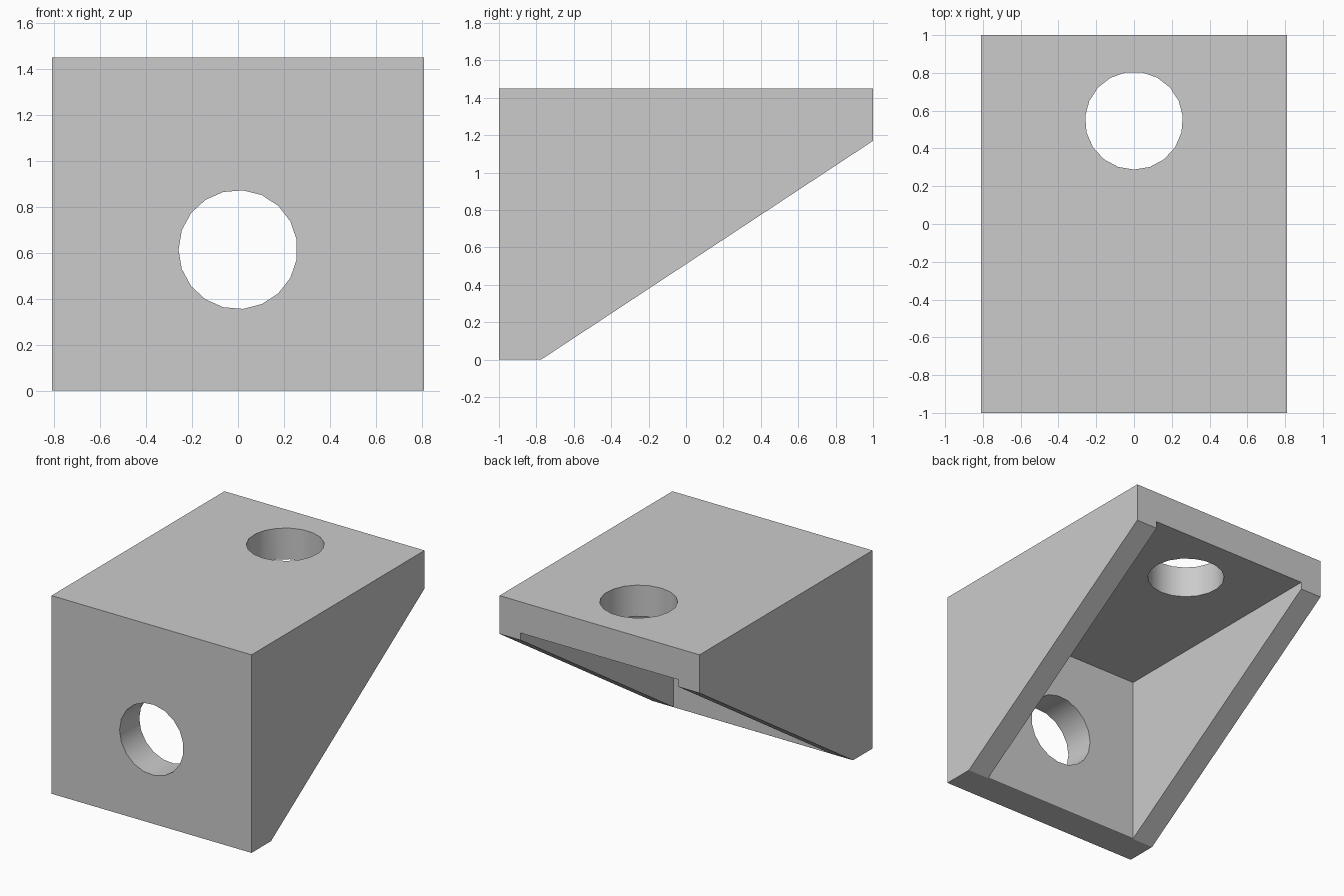
import bpy, bmesh, math
from mathutils import Matrix, Vector

HALF_W, HEIGHT, WALL, PLATE = 0.81, 1.45, 0.17, 0.228
HOLE_R, SIDES = 0.259, 19

cube = bpy.data.objects.get("Cube")
if cube:
    bpy.data.objects.remove(cube, do_unlink=True)

grey = bpy.data.materials.new("light grey")
grey.use_nodes = True
grey.diffuse_color = (0.6, 0.6, 0.6, 1)
grey.node_tree.nodes["Principled BSDF"].inputs["Base Color"].default_value = (0.6, 0.6, 0.6, 1)


def prism(name, points, offset):
    """Extrude a planar outline by an offset into a closed solid."""
    bm = bmesh.new()
    face = bm.faces.new([bm.verts.new(p) for p in points])
    new = bmesh.ops.extrude_face_region(bm, geom=[face])["geom"]
    verts = [v for v in new if isinstance(v, bmesh.types.BMVert)]
    bmesh.ops.translate(bm, verts=verts, vec=offset)
    bmesh.ops.recalc_face_normals(bm, faces=bm.faces)
    mesh = bpy.data.meshes.new(name)
    bm.to_mesh(mesh)
    bm.free()
    mesh.materials.append(grey)
    obj = bpy.data.objects.new(name, mesh)
    bpy.context.collection.objects.link(obj)
    return obj


def ring(centre, start, axis):
    """Polygon outline of a bolt hole, starting at one vertex."""
    return [Vector(centre) + Matrix.Rotation(math.tau * i / SIDES, 3, axis) @ Vector(start)
            for i in range(SIDES)]


# Wedge body from its side profile
profile = [(-1, 0), (-0.775, 0), (1, 1.17), (1, HEIGHT), (-1, HEIGHT)]
body = prism("corner_bracket", [(-HALF_W, y, z) for y, z in profile], (2 * HALF_W, 0, 0))

# Open cavity between the two plates and the two side webs
inner = HALF_W - WALL
front, roof = -1 + PLATE, HEIGHT - PLATE
cavity = prism("cavity_cutter",
               [(-inner, front, -0.3), (-inner, 1.3, -0.3), (-inner, 1.3, roof), (-inner, front, roof)],
               (2 * inner, 0, 0))

# Bolt holes through the top and front plates
top_hole = prism("top_hole_cutter", ring((0, 0.547, 1.1), (0, -HOLE_R, 0), 'Z'), (0, 0, 0.6))
front_hole = prism("front_hole_cutter", ring((0, -1.2, 0.614), (-HOLE_R, 0, 0), 'Y'), (0, 0.55, 0))

bpy.context.view_layer.objects.active = body
for cutter in (cavity, top_hole, front_hole):
    cutter.hide_render = True
    mod = body.modifiers.new(cutter.name, 'BOOLEAN')
    mod.operation, mod.solver, mod.object = 'DIFFERENCE', 'EXACT', cutter
    bpy.ops.object.modifier_apply(modifier=mod.name)
    bpy.data.objects.remove(cutter, do_unlink=True)

# Smooth hole walls, sharp corners
bpy.ops.object.select_all(action='DESELECT')
body.select_set(True)
bpy.ops.object.shade_smooth_by_angle(angle=math.radians(30))
